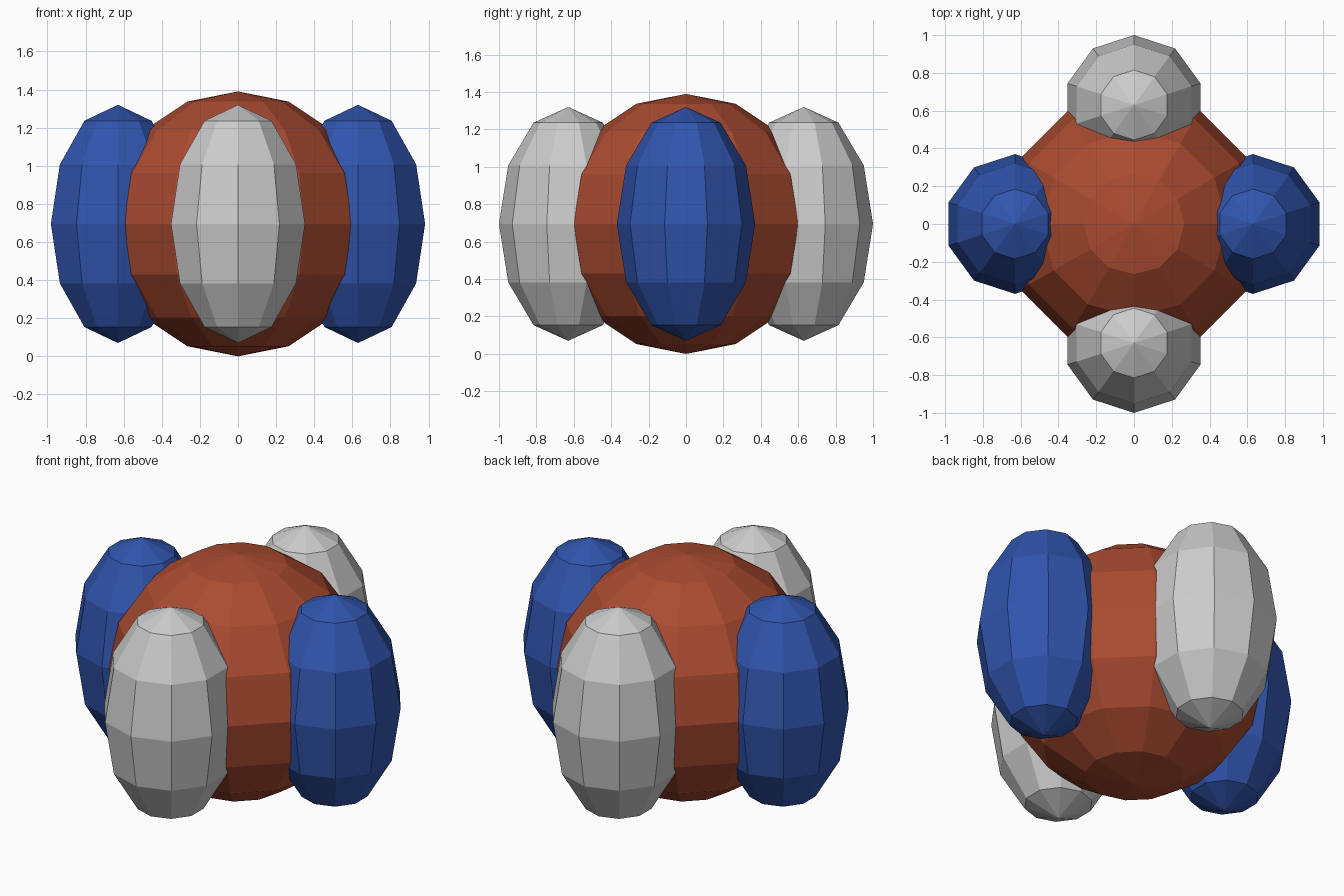
import bpy
import math

if "Cube" in bpy.data.objects:
    bpy.data.objects.remove(bpy.data.objects["Cube"])

MID_Z = 0.695      # shared centre height
OFFSET = 0.63      # pod distance from the axis


def material(name, rgb):
    mat = bpy.data.materials.new(name)
    mat.diffuse_color = (*rgb, 1.0)
    mat.use_nodes = True
    mat.node_tree.nodes["Principled BSDF"].inputs["Base Color"].default_value = mat.diffuse_color
    return mat


def ellipsoid(name, segments, rings, location, radius, half_height, mat=None):
    """Flat-shaded low-poly ellipsoid standing upright."""
    bpy.ops.mesh.primitive_uv_sphere_add(
        segments=segments, ring_count=rings, radius=1, location=location)
    obj = bpy.context.object
    obj.name = name
    obj.scale = (radius, radius, half_height)
    bpy.ops.object.transform_apply(location=False, rotation=False, scale=True)
    bpy.ops.object.shade_flat()
    if mat:
        obj.data.materials.append(mat)
    return obj


rust = material("rust", (0.40, 0.07, 0.03))
blue = material("blue", (0.03, 0.09, 0.42))

# Central ball
ellipsoid("body", 12, 8, (0, 0, MID_Z), 0.695, 0.695, rust)

# Four upright pods: blue at the sides, grey at front and back
pods = [("right_pod", 1, 0, blue), ("left_pod", -1, 0, blue),
        ("front_pod", 0, -1, None), ("back_pod", 0, 1, None)]
for name, x, y, mat in pods:
    ellipsoid(name, 10, 6, (x * OFFSET, y * OFFSET, MID_Z), 0.37, 0.625, mat)
